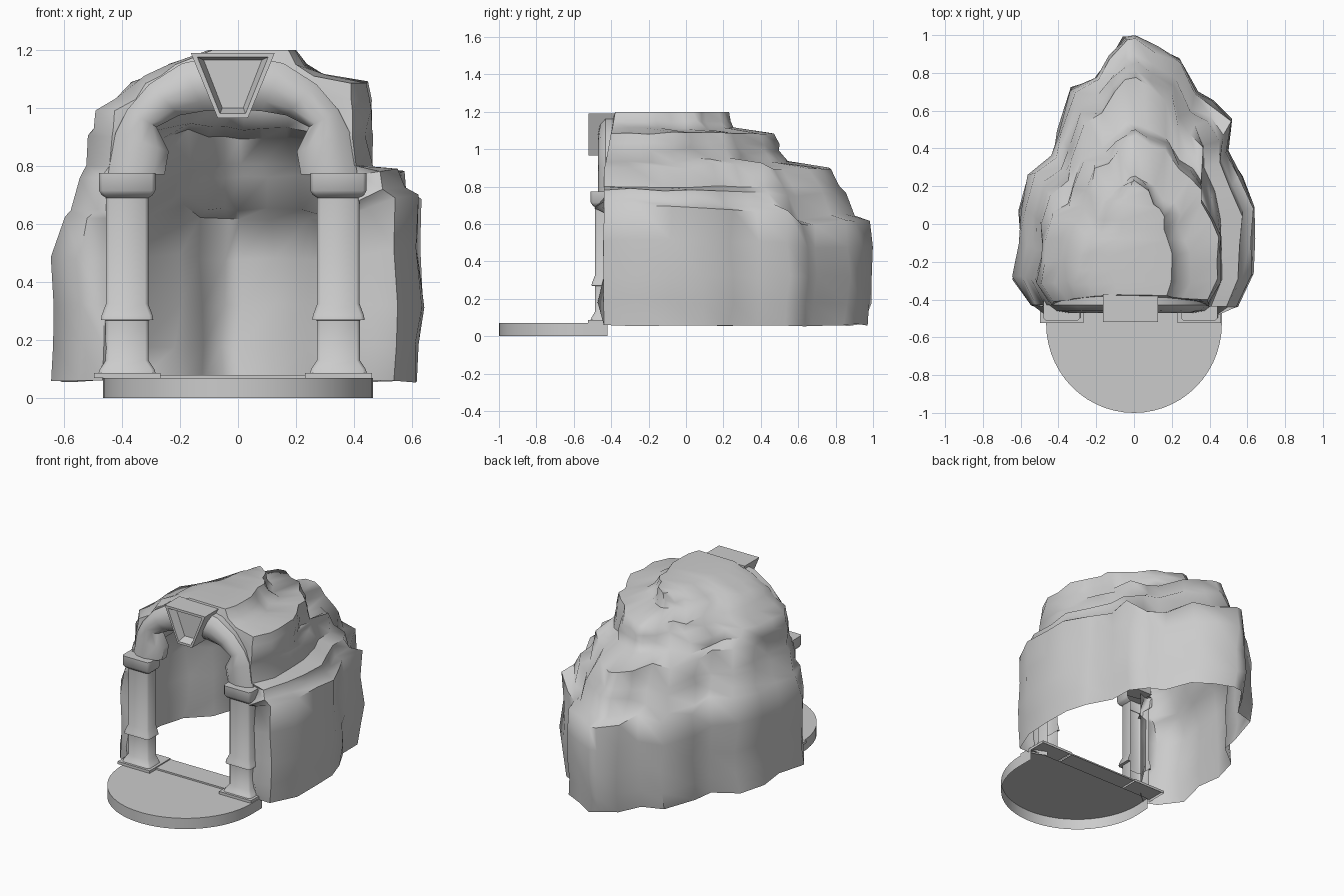
import bpy, bmesh, math, random

if "Cube" in bpy.data.objects:
    bpy.data.objects.remove(bpy.data.objects["Cube"])
random.seed(4)
CX = -0.018  # centre line of the archway


def finish(name, verts, faces, angle=35):
    me = bpy.data.meshes.new(name)
    me.from_pydata(verts, [], faces)
    bm = bmesh.new()
    bm.from_mesh(me)
    bmesh.ops.recalc_face_normals(bm, faces=bm.faces)
    bm.to_mesh(me)
    bm.free()
    ob = bpy.data.objects.new(name, me)
    bpy.context.collection.objects.link(ob)
    bpy.ops.object.select_all(action='DESELECT')
    ob.select_set(True)
    bpy.context.view_layer.objects.active = ob
    bpy.ops.object.shade_smooth_by_angle(angle=math.radians(angle))
    return ob


def loft(name, rings, angle=35, closed=True, bottom=True):
    """Skin rings of equal length; open rings leave the back uncovered."""
    n = len(rings[0])
    verts = [p for r in rings for p in r]
    faces = [(k * n + i, k * n + (i + 1) % n, (k + 1) * n + (i + 1) % n, (k + 1) * n + i)
             for k in range(len(rings) - 1) for i in range(n if closed else n - 1)]
    faces.append(tuple(range(len(verts) - n, len(verts))))
    if bottom:
        faces.append(tuple(range(n))[::-1])
    return finish(name, verts, faces, angle)


def slab(name, x0, x1, y0, y1, z0, z1):
    return loft(name, [[(x0, y1, z), (x0, y0, z), (x1, y0, z), (x1, y1, z)] for z in (z0, z1)],
                bottom=False)


# rock shell: plan outline (left front, round the back, right front)
plan = [(-.55, -.43), (-.64, -.28), (-.615, -.1), (-.61, .08), (-.56, .27), (-.44, .36),
        (-.41, .5), (-.34, .72), (-.21, .78), (-.13, .9), (-.05, .99), (.01, 1.0), (.12, .94),
        (.25, .87), (.33, .70), (.43, .65), (.51, .55), (.50, .40), (.57, .25), (.635, .1),
        (.635, -.08), (.625, -.27), (.55, -.44)]
# ledge height offset per column, in blocks
shift = [0, 0, .02, .02, .06, .06, .0, .0, .05, .0, 0, 0, 0, 0, -.03, -.03, .05, .05, .05,
         .07, .08, .08, .07]
# per level: height, left half width, right half width, back y
levels = [(.06, .635, .62, .97), (.18, .625, .63, .99), (.32, .625, .635, 1.0),
          (.48, .635, .62, .99), (.62, .605, .625, .975), (.65, .565, .575, .89),
          (.76, .55, .565, .85), (.80, .515, .47, .82), (.90, .505, .455, .77),
          (.93, .50, .455, .54), (.99, .495, .455, .51), (1.03, .41, .45, .49),
          (1.085, .37, .45, .46), (1.11, .31, .30, .26), (1.15, .25, .23, .24),
          (1.20, .10, .20, .23)]


def rock_row(k):
    z, xl, xr, yb = levels[k]
    last = k == len(levels) - 1
    yf = -.42 + .05 * max(0, (z - .9) / .3)
    row = []
    for i, (px, py) in enumerate(plan):
        x = px / .64 * xl if px < 0 else px / .635 * xr
        y = yf + (py + .42) * (yb - yf) / 1.42
        j = 0 if last or i in (0, len(plan) - 1) else .013
        # lower ledge follows the blocks, fading out below the second one
        w = {3: .5, 4: 1, 5: 1, 6: .3}.get(k, 0)
        if 8 <= k <= 10:
            w = .4 if 4 <= i <= 18 else 0
        row.append((x + random.uniform(-j, j), y + random.uniform(-j, j),
                    z + w * shift[i] + random.uniform(-j, j) * .6))
    # front rim running in behind the pillars and arch
    a = max(0, (z - .77) / .43) * math.radians(78)
    rim = []
    for s in (-1, 1):
        e = (CX + s * .37 * math.cos(a), -.40, z if z < .77 else .77 + .37 * math.sin(a))
        o = row[0] if s < 0 else row[-1]
        bulge = random.uniform(.0, .08) if z < .75 else 0
        m = ((e[0] + o[0]) / 2, (e[1] + o[1]) / 2 - bulge, (e[2] + o[2]) / 2)
        rim.append((e, m))
    return [rim[0][0], rim[0][1]] + row + [rim[1][1], rim[1][0]]


rows = [rock_row(k) for k in range(len(levels))]
n = len(rows[0])
faces = [(k * n + i, k * n + i + 1, (k + 1) * n + i + 1, (k + 1) * n + i)
         for k in range(len(rows) - 1) for i in range(n - 1)]
t = (len(rows) - 1) * n
for i in range(n // 2):  # top closed by strips across
    a, b, c, d = t + i, t + i + 1, t + n - 2 - i, t + n - 1 - i
    faces.append((a, b, c, d) if b != c else (a, b, d))
finish("rock_shell", [p for r in rows for p in r], faces, 55)

# half-round step in front, open underneath and behind
outline = [(.465 * math.cos(a), -.53 + .47 * math.sin(a))
           for a in (math.pi + math.pi * i / 28 for i in range(29))]
outline = [(-.46, -.42)] + outline + [(.465, -.42)]
loft("front_step", [[(x, y, z) for x, y in outline] for z in (0, .07)], closed=False, bottom=False)

# threshold and plinths
slab("threshold", -.27, .24, -.46, -.31, .07, .08)
for s, side in ((-1, "left"), (1, "right")):
    c = CX + s * .364
    slab(side + "_plinth", c - .115, c + .115, -.525, -.31, .07, .087)
    # pillar profile: height, half width, front y
    prof = [(.087, .098, -.51), (.10, .094, -.505), (.13, .074, -.487), (.268, .074, -.487),
            (.27, .090, -.505), (.285, .088, -.503), (.325, .073, -.487), (.69, .073, -.487),
            (.70, .088, -.50), (.715, .097, -.51), (.775, .097, -.51)]
    b = .012  # rounded front corners
    loft(side + "_pillar", [[(c - w, -.40, z), (c - w, f + b, z), (c - w + b, f, z),
                             (c + w - b, f, z), (c + w, f + b, z), (c + w, -.40, z)]
                            for z, w, f in prof], 50, closed=False, bottom=False)

# arch with thickened feet
feet = [(0, .235), (20, .235), (32, .31), (48, .275), (66, .24), (90, .225)]
stations = feet + [(180 - a, r) for a, r in feet[-2::-1]]
section = [(0, -.42), (.2, -.455), (.5, -.47), (.8, -.46), (1, -.43), (1, -.37), (0, -.37)]
rings = []
for a, r in stations:
    ca, sa = math.cos(math.radians(a)), math.sin(math.radians(a))
    rings.append([(CX + (r + (.43 - r) * u) * ca, y, .77 + (r + (.42 - r) * u) * sa)
                  for u, y in section])
loft("arch", rings, 40)


# keystone with a sunken front panel
def trapezoid(top, bottom, z1, z0, y):
    return [(CX - bottom, y, z0), (CX + bottom, y, z0), (CX + top, y, z1), (CX - top, y, z1)]


loft("keystone", [trapezoid(.145, .052, 1.19, .965, -.37), trapezoid(.145, .052, 1.19, .965, -.52),
                  trapezoid(.122, .044, 1.175, .98, -.52), trapezoid(.10, .036, 1.165, 1.0, -.47)], 30)
